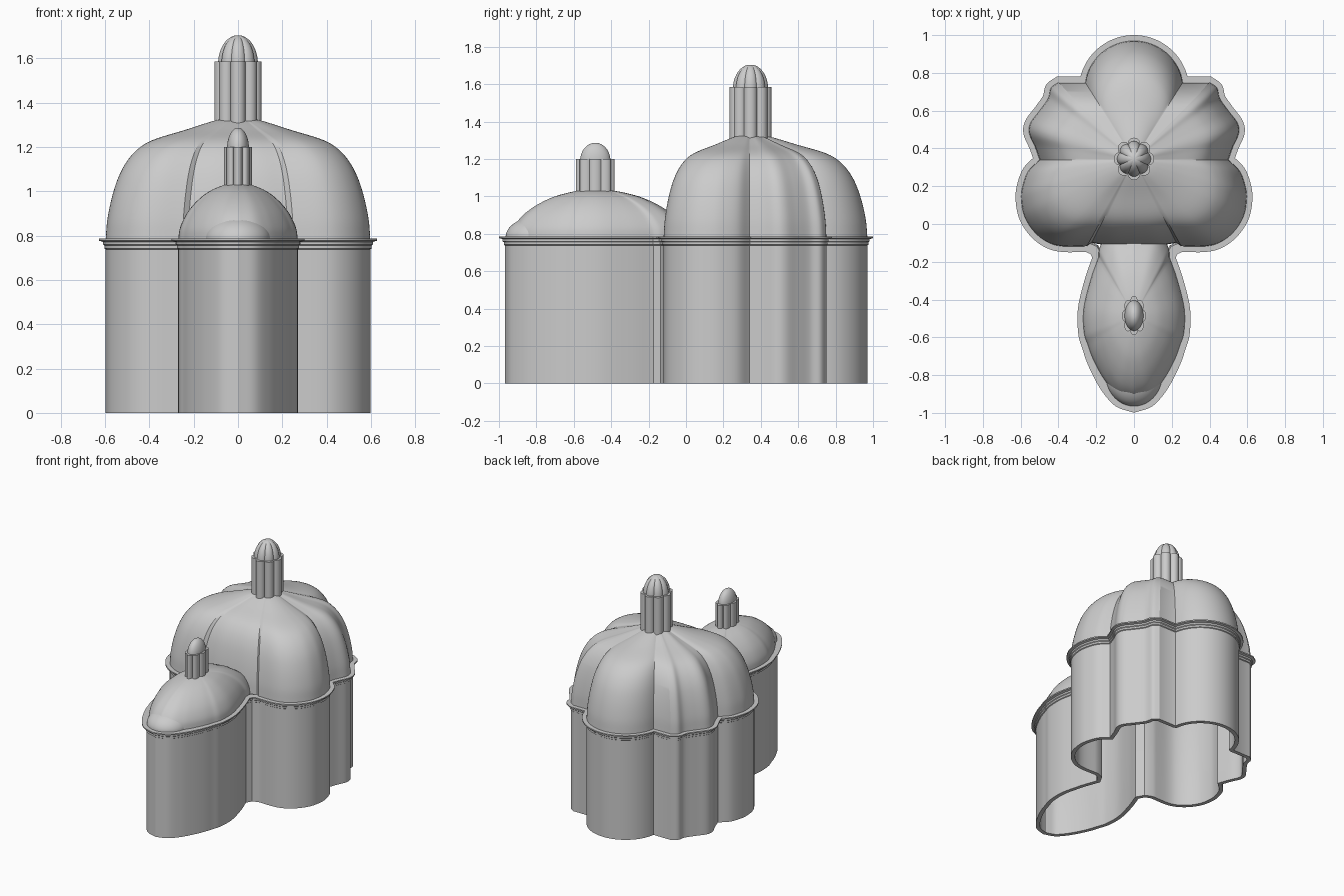
import bpy, bmesh, math
from mathutils import Vector

if "Cube" in bpy.data.objects:
    bpy.data.objects.remove(bpy.data.objects["Cube"], do_unlink=True)

stone = bpy.data.materials.new("light grey stone")
stone.use_nodes = True
GREY = (0.6, 0.6, 0.6, 1)
stone.diffuse_color = GREY
stone.node_tree.nodes["Principled BSDF"].inputs["Base Color"].default_value = GREY


def spline(points, steps=6):
    """Smooth curve through 2D points."""
    p = [Vector(q) for q in points]
    p = [2 * p[0] - p[1]] + p + [2 * p[-1] - p[-2]]
    out = []
    for a, b, c, d in zip(p, p[1:], p[2:], p[3:]):
        for i in range(steps):
            t = i / steps
            out.append(0.5 * (2 * b + (c - a) * t + (2 * a - 5 * b + 4 * c - d) * t * t
                              + (3 * b - a - 3 * c + d) * t ** 3))
    return out + [p[-2]]


def mirrored(half):
    """Close a right-hand outline, which starts and ends on x = 0."""
    full = half + [Vector((-q.x, q.y)) for q in reversed(half[1:-1])]
    clean = []
    for q in full:
        if not clean or (q - clean[-1]).length > 1e-4:
            clean.append(q)
    return clean


def offset(loop, dist):
    """Push a clockwise outline outward, with limited mitres."""
    out = []
    for i, q in enumerate(loop):
        a = (q - loop[i - 1]).normalized()
        b = (loop[(i + 1) % len(loop)] - q).normalized()
        na, nb = Vector((-a.y, a.x)), Vector((-b.y, b.x))
        m = (na + nb).normalized()
        out.append(q + m * dist / max(m.dot(na), 0.6))
    return out


def loft(name, rings, cap=False, loop=False, angle=32):
    """Skin a stack of (outline, height) rings."""
    bm = bmesh.new()
    rows = [[bm.verts.new((q.x, q.y, z)) for q in ring] for ring, z in rings]
    pairs = list(zip(rows, rows[1:])) + ([(rows[-1], rows[0])] if loop else [])
    for low, high in pairs:
        for i in range(len(low)):
            bm.faces.new((low[i - 1], low[i], high[i], high[i - 1]))
    if cap:
        bm.faces.new(rows[-1])
    bmesh.ops.recalc_face_normals(bm, faces=bm.faces)
    top = max(bm.faces, key=lambda f: f.calc_center_median().z)
    if top.normal.z < 0:
        bmesh.ops.reverse_faces(bm, faces=bm.faces)
    mesh = bpy.data.meshes.new(name)
    bm.to_mesh(mesh)
    bm.free()
    mesh.materials.append(stone)
    obj = bpy.data.objects.new(name, mesh)
    bpy.context.collection.objects.link(obj)
    bpy.ops.object.select_all(action="DESELECT")
    obj.select_set(True)
    bpy.context.view_layer.objects.active = obj
    bpy.ops.object.shade_smooth_by_angle(angle=math.radians(angle))
    return obj


def dome(name, outline, centre, profile):
    """Shrink an outline towards its centre while rising along a profile."""
    c = Vector(centre)
    loft(name, [([c + (q - c) * s for q in outline], z) for s, z in spline(profile, 5)],
         cap=True)


def ribbed(cy, rx, ry, ribs, depth, n=96):
    """Scalloped ellipse."""
    ring = []
    for i in range(n):
        t = 2 * math.pi * i / n
        k = 1 - depth + depth * abs(math.cos(ribs * t / 2)) ** 0.7
        ring.append(Vector((rx * k * math.cos(t), cy + ry * k * math.sin(t))))
    return ring


def finial(name, cy, rx, ry, z0, z1, z2, cap_scale, cap_depth):
    """Ribbed shaft with a rounded cap."""
    shaft = ribbed(cy, rx, ry, 8, 0.2)
    loft(name + "_shaft", [(shaft, z0), (shaft, z1)], cap=True, angle=25)
    rings = []
    for i in range(12):
        a = math.pi / 2 * i / 12
        s = cap_scale * math.cos(a)
        rings.append((ribbed(cy, rx * s, ry * s, 8, cap_depth),
                      z1 - 0.01 + (z2 - z1 + 0.01) * math.sin(a)))
    loft(name + "_cap", rings, cap=True, angle=40)


# Plan outline, right half from back to front
back_lobe = [Vector((0.262 * math.cos(a), 0.71 + 0.26 * math.sin(a)))
             for a in (math.radians(90 - 81 * i / 20) for i in range(21))]
scallop = [Vector((0.26, 0.75))] + spline(
    [(0.40, 0.75), (0.44, 0.72), (0.455, 0.665), (0.50, 0.60), (0.548, 0.535),
     (0.555, 0.48), (0.525, 0.41), (0.50, 0.34)])
side_lobe = spline(
    [(0.50, 0.34), (0.56, 0.28), (0.59, 0.2), (0.597, 0.13), (0.58, 0.04),
     (0.53, -0.04), (0.46, -0.095), (0.38, -0.118), (0.25, -0.118)])
wing_side = spline(
    [(0.188, -0.175), (0.23, -0.295), (0.267, -0.45), (0.265, -0.58), (0.245, -0.65),
     (0.222, -0.72), (0.185, -0.80), (0.14, -0.875), (0.08, -0.94), (0, -0.968)])
main_half = back_lobe + scallop + side_lobe
plan = mirrored(main_half + [Vector((0.21, -0.135))] + wing_side)

# Hollow walls with a stepped cornice
cornice = [(0, 0), (0, 0.738), (0.006, 0.742), (0.006, 0.755), (0.012, 0.76),
           (0.012, 0.772), (0.03, 0.777), (0.03, 0.786), (-0.02, 0.786),
           (-0.028, 0.77), (-0.028, 0)]
loft("walls_and_cornice", [(offset(plan, d), z) for d, z in cornice], loop=True)

# Large lobed dome
main_plan = mirrored(main_half + spline([(0.225, -0.10), (0.12, -0.115), (0, -0.118)]))
dome("main_dome", main_plan, (0, 0.34),
     [(1, 0.78), (0.985, 0.88), (0.94, 1.0), (0.875, 1.1), (0.78, 1.178),
      (0.65, 1.23), (0.4, 1.277), (0.17, 1.32), (0.08, 1.325)])
finial("main_finial", 0.345, 0.107, 0.112, 1.29, 1.585, 1.705, 0.84, 0.12)

# Small long dome over the front wing, running into the large one
wing_back = spline([(0, 0), (0.12, -0.03), (0.18, -0.12), (0.188, -0.175)])
wing_plan = mirrored(wing_back + [Vector((q.x, max(q.y, -0.5 + (q.y + 0.5) * 0.93)))
                                  for q in wing_side])
dome("wing_dome", wing_plan, (0, -0.485),
     [(1, 0.78), (0.975, 0.83), (0.9, 0.88), (0.8, 0.922), (0.66, 0.963),
      (0.48, 1.0), (0.27, 1.025), (0.1, 1.035)])
finial("wing_finial", -0.485, 0.064, 0.104, 1.0, 1.2, 1.287, 0.78, 0.0)

# Low rounded lobe at the wing's front end
lobe = ribbed(-0.8, 0.15, 0.165, 8, 0)
dome("wing_front_lobe", lobe, (0, -0.8),
     [(math.cos(a), 0.78 + 0.11 * math.sin(a)) for a in (math.radians(12 * i) for i in range(8))])
